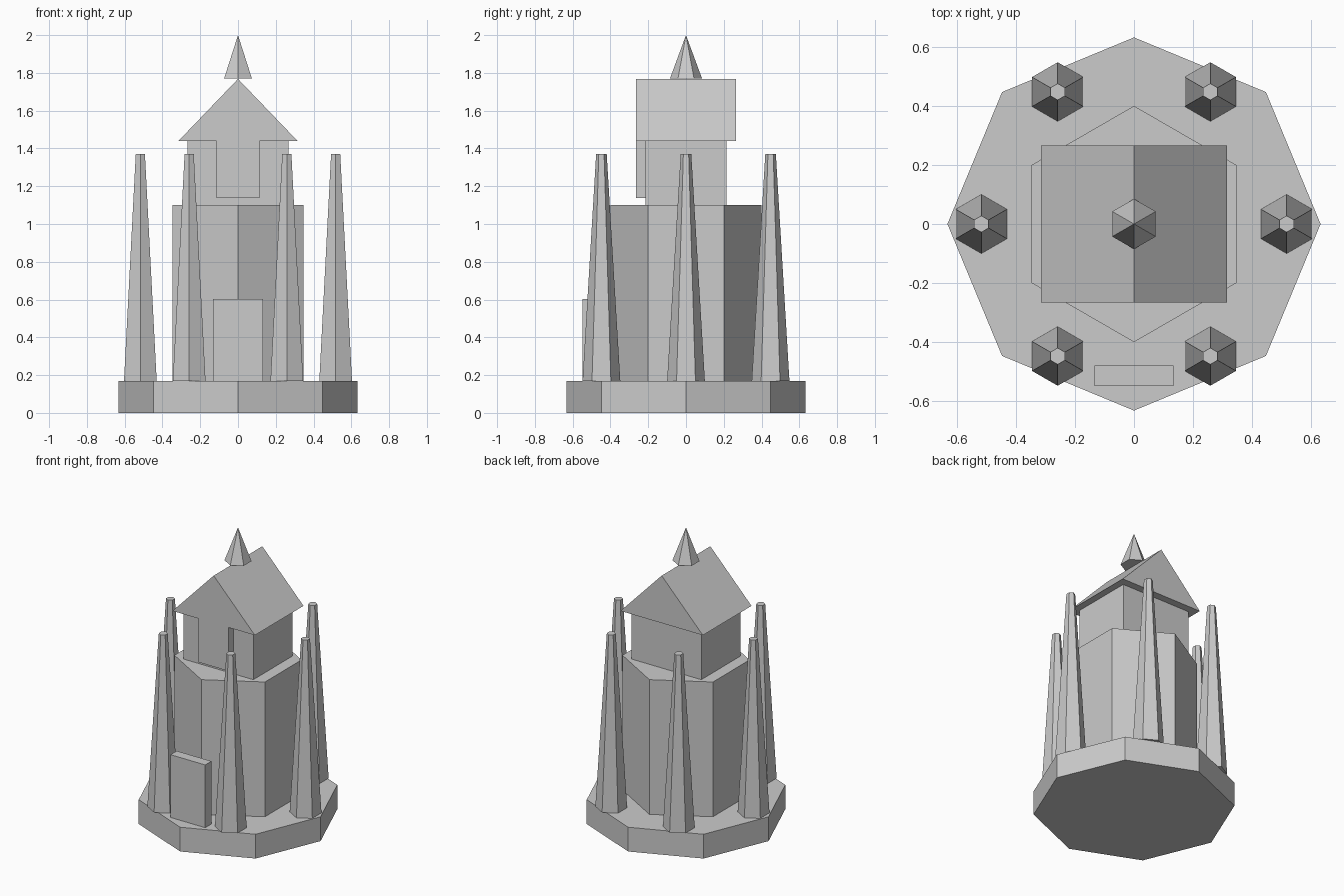
import bpy
from math import cos, sin, radians

if "Cube" in bpy.data.objects:
    bpy.data.objects.remove(bpy.data.objects["Cube"])


def mesh_object(name, verts, faces):
    mesh = bpy.data.meshes.new(name)
    mesh.from_pydata(verts, [], faces)
    mesh.update()
    obj = bpy.data.objects.new(name, mesh)
    bpy.context.collection.objects.link(obj)
    return obj


def tapered(name, sides, r1, r2, z1, z2, x=0, y=0):
    # first vertex points along y
    bpy.ops.mesh.primitive_cone_add(vertices=sides, radius1=r1, radius2=r2,
                                    depth=z2 - z1, location=(x, y, (z1 + z2) / 2))
    bpy.context.object.name = name


def box(name, half_x, y1, y2, z1, z2):
    bpy.ops.mesh.primitive_cube_add(size=1, location=(0, (y1 + y2) / 2, (z1 + z2) / 2))
    obj = bpy.context.object
    obj.name = name
    obj.scale = (2 * half_x, y2 - y1, z2 - z1)


# Octagonal plinth and hexagonal tower
tapered("plinth", 8, 0.632, 0.632, 0, 0.168)
tapered("tower_body", 6, 0.4, 0.4, 0.168, 1.1)

# Ring of six tapering columns
for i in range(6):
    a = radians(60 * i)
    tapered(f"column_{i + 1}", 6, 0.1, 0.028, 0.168, 1.37, 0.517 * cos(a), 0.517 * sin(a))

# Free-standing door slab at the front
box("door", 0.133, -0.548, -0.48, 0.168, 0.602)

# Upper chamber with front panel flush with the gable
box("upper_chamber", 0.267, -0.214, 0.214, 1.1, 1.44)
box("front_panel", 0.115, -0.266, -0.214, 1.138, 1.44)

# Gabled roof
w, d, eave, ridge = 0.315, 0.266, 1.44, 1.768
profile = [(-w, eave), (w, eave), (0, ridge)]
verts = [(x, y, z) for y in (-d, d) for x, z in profile]
mesh_object("gable_roof", verts,
            [(0, 1, 2), (5, 4, 3), (0, 3, 4, 1), (1, 4, 5, 2), (2, 5, 3, 0)])

# Pointed finial on the ridge
tapered("finial", 6, 0.085, 0, 1.77, 2.0)
